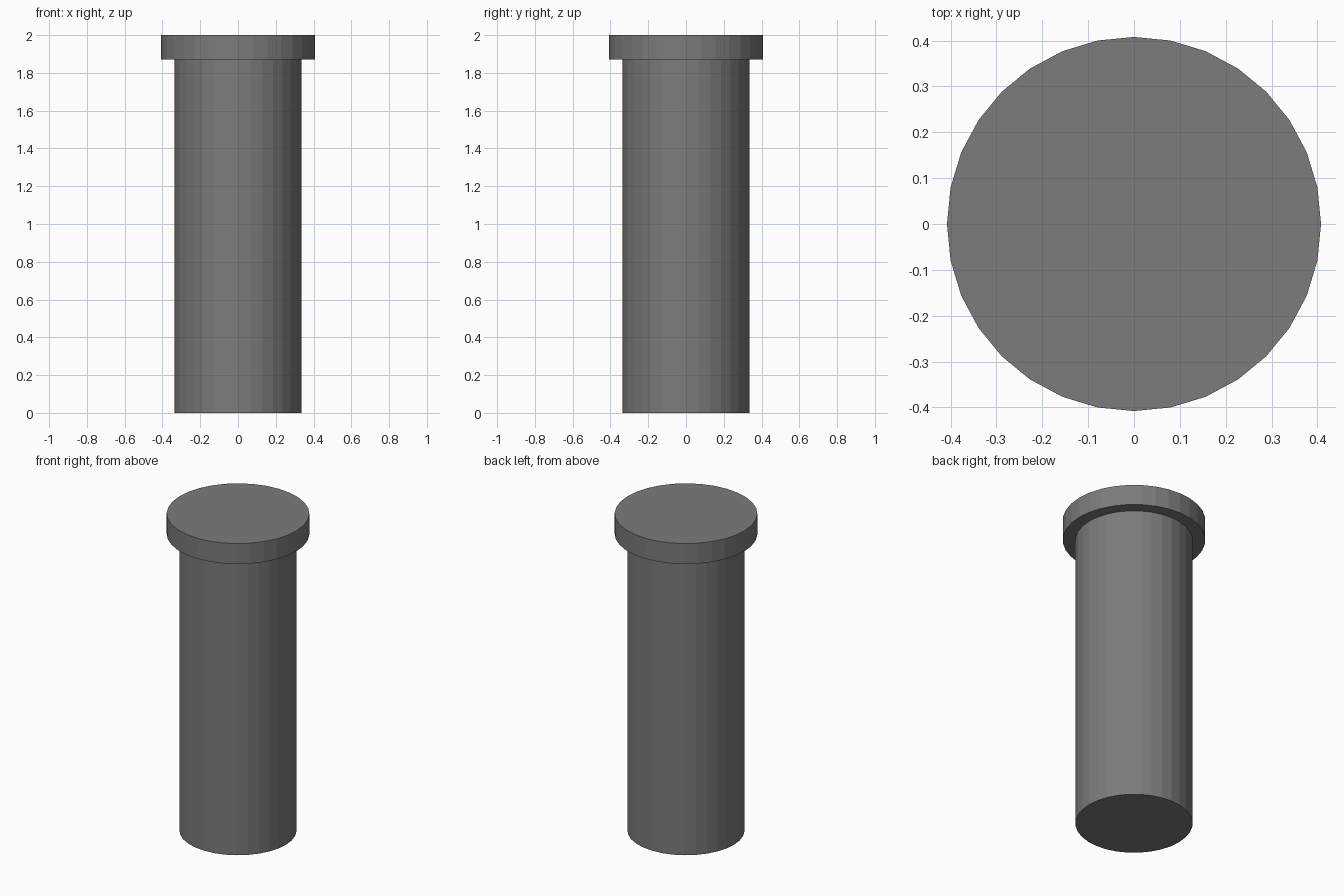
import bpy, bmesh, math

if "Cube" in bpy.data.objects:
    bpy.data.objects.remove(bpy.data.objects["Cube"])

SIDES = 32
# lathe profile: (radius, height) of each ring, bottom to top
PROFILE = [(0.335, 0.0),      # shaft bottom
           (0.335, 1.871),    # shaft meets head
           (0.408, 1.871),    # head underside rim
           (0.408, 2.0)]      # head top rim

bm = bmesh.new()
rings = []
for radius, z in PROFILE:
    rings.append([bm.verts.new((radius * math.cos(2 * math.pi * i / SIDES),
                                radius * math.sin(2 * math.pi * i / SIDES), z))
                  for i in range(SIDES)])

# walls and the step under the head
for low, high in zip(rings, rings[1:]):
    for i in range(SIDES):
        j = (i + 1) % SIDES
        bm.faces.new((low[i], low[j], high[j], high[i]))

# flat end caps
bm.faces.new(rings[0][::-1])
bm.faces.new(rings[-1])

mesh = bpy.data.meshes.new("headed_pin")
bm.to_mesh(mesh)
bm.free()

# dark grey finish
dark_grey = bpy.data.materials.new("dark_grey")
dark_grey.diffuse_color = (0.2, 0.2, 0.2, 1.0)
dark_grey.use_nodes = True
dark_grey.node_tree.nodes["Principled BSDF"].inputs["Base Color"].default_value = dark_grey.diffuse_color
mesh.materials.append(dark_grey)

bpy.context.collection.objects.link(bpy.data.objects.new("headed_pin", mesh))
